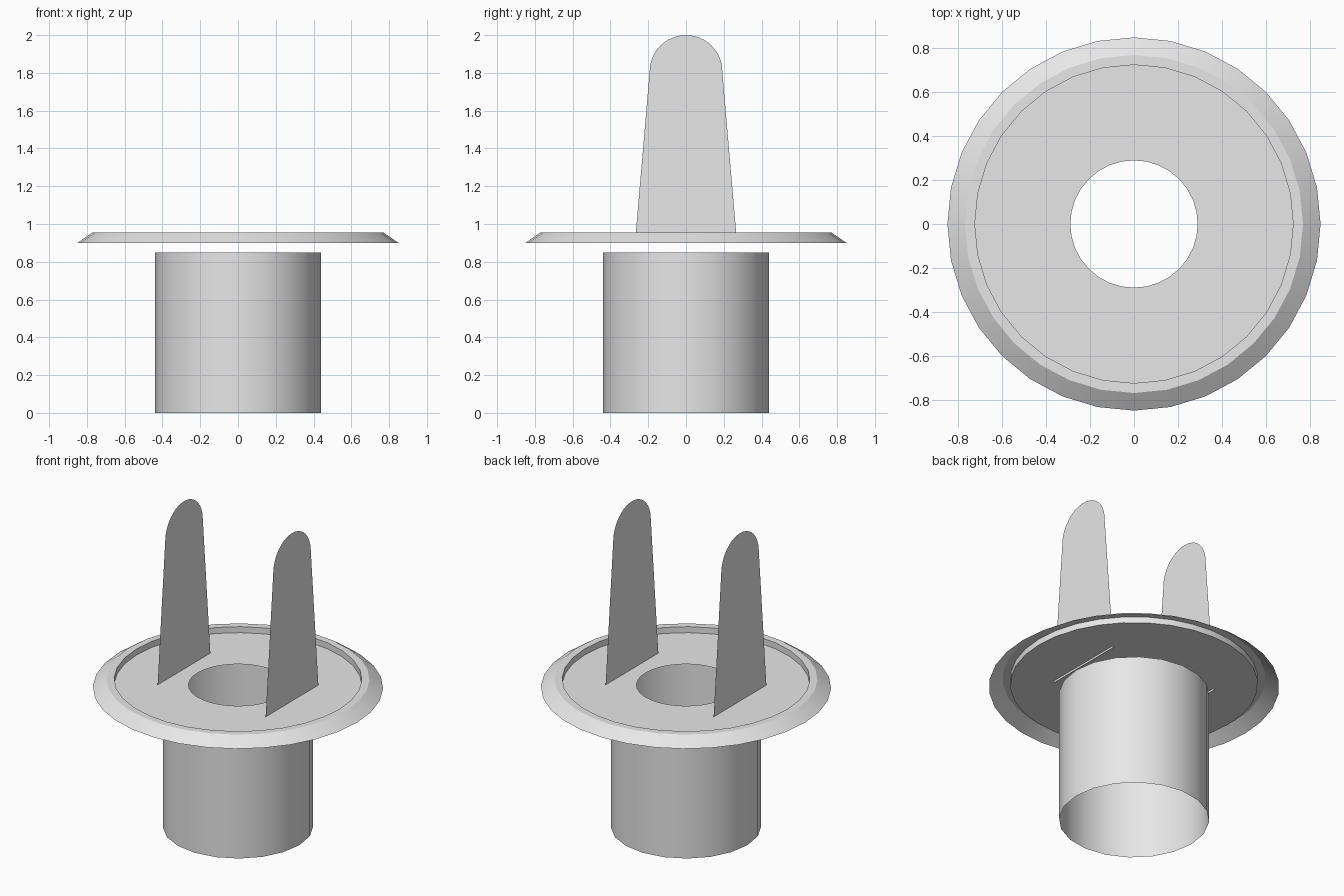
import bpy, bmesh, math

if "Cube" in bpy.data.objects:
    bpy.data.objects.remove(bpy.data.objects["Cube"])

grey = bpy.data.materials.new("light_grey")
grey.diffuse_color = (0.8, 0.8, 0.8, 1.0)
grey.use_nodes = True
grey.node_tree.nodes["Principled BSDF"].inputs["Base Color"].default_value = grey.diffuse_color


def make_object(name, bm):
    mesh = bpy.data.meshes.new(name)
    bm.to_mesh(mesh)
    bm.free()
    mesh.materials.append(grey)
    obj = bpy.data.objects.new(name, mesh)
    bpy.context.collection.objects.link(obj)
    return obj


def lathe(name, profile, sides):
    """Revolve an open (radius, z) profile into a thin shell."""
    bm = bmesh.new()
    rings = []
    for r, z in profile:
        rings.append([bm.verts.new((r * math.cos(2 * math.pi * i / sides),
                                    r * math.sin(2 * math.pi * i / sides), z))
                      for i in range(sides)])
    for low, high in zip(rings, rings[1:]):
        for i in range(sides):
            j = (i + 1) % sides
            bm.faces.new((low[i], low[j], high[j], high[i]))
    obj = make_object(name, bm)
    bpy.ops.object.select_all(action='DESELECT')
    obj.select_set(True)
    bpy.context.view_layer.objects.active = obj
    bpy.ops.object.shade_smooth_by_angle(angle=math.radians(30))
    return obj


def blade(name, x):
    """Flat tapered tongue with a rounded top."""
    steps, half, spring, top = 24, 0.192, 1.81, 2.0
    outline = [(-0.27, 0.902), (0.27, 0.902)]
    for i in range(steps + 1):
        a = math.pi * i / steps
        outline.append((half * math.cos(a), spring + (top - spring) * math.sin(a)))
    bm = bmesh.new()
    bm.faces.new([bm.verts.new((x, y, z)) for y, z in outline])
    return make_object(name, bm)


# open tube at the bottom
lathe("lower_tube", [(0.44, 0.0), (0.44, 0.85)], 20)

# flange: sloped edge, raised rim, recessed plate with a centre hole
lathe("flange", [(0.85, 0.90), (0.77, 0.955), (0.725, 0.955),
                 (0.725, 0.916), (0.29, 0.916)], 32)

# pair of upright blades
for side, x in (("left", -0.386), ("right", 0.386)):
    blade(side + "_blade", x)
